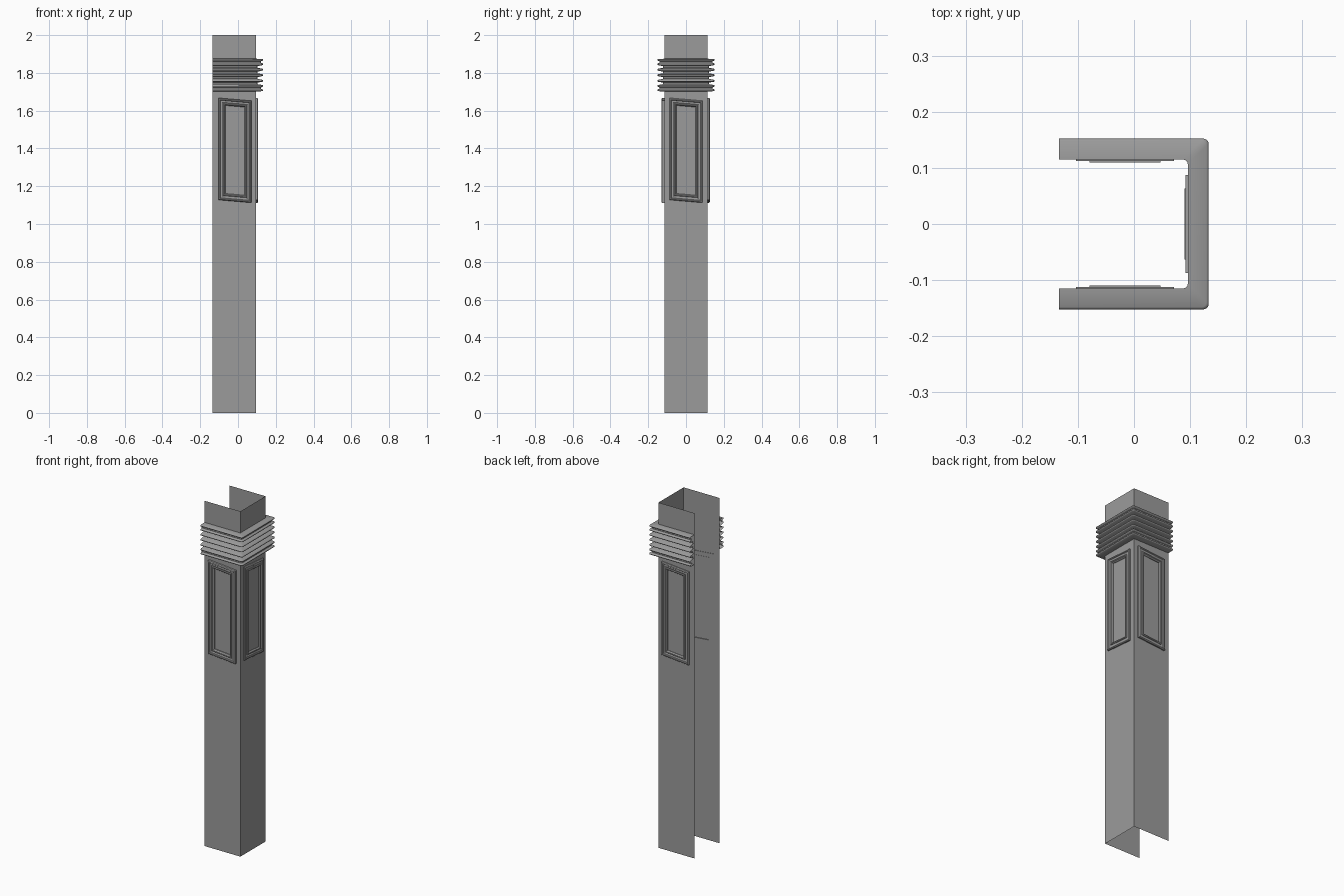
import bpy, bmesh, math
from mathutils import Matrix, Vector

if "Cube" in bpy.data.objects:
    bpy.data.objects.remove(bpy.data.objects["Cube"])

X0, X1, W = -0.134, 0.096, 0.115   # open edge, closed face, half width

stone = bpy.data.materials.new("dark_grey")
stone.diffuse_color = (0.33, 0.33, 0.33, 1)
stone.use_nodes = True
stone.node_tree.nodes["Principled BSDF"].inputs["Base Color"].default_value = stone.diffuse_color


def finish(name, bm, smooth=False):
    me = bpy.data.meshes.new(name)
    bm.to_mesh(me)
    bm.free()
    me.materials.append(stone)
    ob = bpy.data.objects.new(name, me)
    bpy.context.collection.objects.link(ob)
    if smooth:
        bpy.ops.object.select_all(action='DESELECT')
        bpy.context.view_layer.objects.active = ob
        ob.select_set(True)
        bpy.ops.object.shade_smooth_by_angle(angle=math.radians(40))
    return ob


def u_path(d, r=0.0):
    """U-shaped plan offset outwards by d, with corner radius r."""
    x, y = X1 + d, W + d
    if r == 0:
        return [(X0, -y), (x, -y), (x, y), (X0, y)]
    pts = [(X0, -y)]
    for cy, start in ((-y + r, -90), (y - r, 0)):
        for i in range(5):
            a = math.radians(start + i * 22.5)
            pts.append((x - r + r * math.cos(a), cy + r * math.sin(a)))
    return pts + [(X0, y)]


def bridge(bm, rows, closed=False):
    for a, b in zip(rows, rows[1:]):
        n = len(a)
        for i in range(n if closed else n - 1):
            j = (i + 1) % n
            bm.faces.new((a[i], a[j], b[j], b[i]))


# Three-sided thin shaft, open on the left
bm = bmesh.new()
bridge(bm, [[bm.verts.new((x, y, z)) for x, y in u_path(0)] for z in (0, 2)])
finish("shaft", bm)

# Ribbed collar: a stack of thin rounded fins swept round the shaft
fins = [1.708, 1.731, 1.758, 1.788, 1.817, 1.846, 1.869]
profile = [(0.0, fins[0] - 0.006)]
for i, z in enumerate(fins):
    profile += [(0.033, z - 0.005), (0.036, z - 0.003), (0.037, z),
                (0.036, z + 0.003), (0.033, z + 0.005)]
    if i < len(fins) - 1:
        depth = 0.026 if i in (0, 5) else 0.006
        mid = (z + fins[i + 1]) / 2
        profile += [(depth, mid - 0.004), (depth, mid + 0.004)]
profile.append((0.0, fins[-1] + 0.006))
bm = bmesh.new()
bridge(bm, [[bm.verts.new((x, y, z)) for x, y in u_path(d, 0.009)]
            for d, z in profile])
finish("ribbed_collar", bm, True)

# Panel mouldings: nested slanted frames given as (inset, height) sections
OUTER = [(0.0, -0.003), (0.0, 0.007), (0.004, 0.012), (0.009, 0.012),
         (0.012, 0.008), (0.019, 0.008), (0.025, 0.004), (0.025, -0.003)]
INNER = [(0.024, -0.005), (0.024, 0.008), (0.028, 0.011), (0.032, 0.010),
         (0.037, 0.003), (0.037, -0.005)]
HW, HH, SLANT, ZC = 0.0875, 0.27, 0.015, 1.39


def frame(name, section, matrix, sink):
    """Slanted rectangular frame; sink pushes its back through the wall."""
    bm = bmesh.new()
    rows = []
    for inset, h in section:
        w, t = HW - inset, HH - inset
        h -= sink if h < 0 else 0
        row = []
        for sx, sz in ((-1, -1), (1, -1), (1, 1), (-1, 1)):
            x = sx * w
            p = Vector((x, -h, ZC + sz * t - SLANT * x / (2 * HW)))
            row.append(bm.verts.new(matrix @ p))
        rows.append(row)
    bridge(bm, rows + [rows[0]], True)
    bmesh.ops.recalc_face_normals(bm, faces=bm.faces)
    finish(name, bm)


faces = {"front": (-0.016, -W - 0.004, 0, 0.004), "right": (X1 - 0.001, 0, 90, 0),
         "back": (-0.016, W, 180, 0)}
for side, (x, y, angle, sink) in faces.items():
    m = Matrix.Translation((x, y, 0)) @ Matrix.Rotation(math.radians(angle), 4, 'Z')
    frame(side + "_outer_moulding", OUTER, m, sink)
    frame(side + "_inner_moulding", INNER, m, sink)
